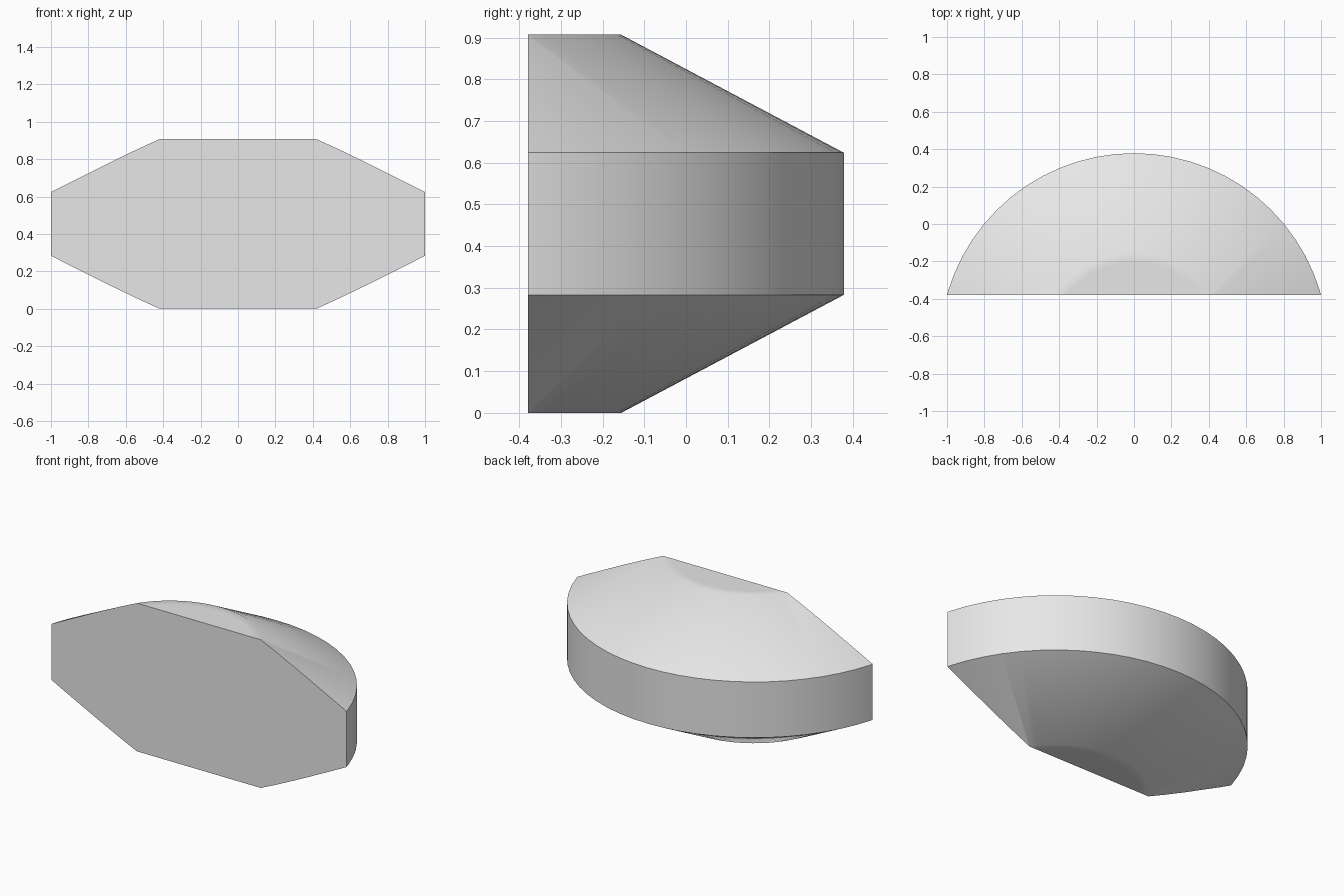
import bpy, bmesh, math
from mathutils import Matrix

cube = bpy.data.objects.get("Cube")
if cube:
    bpy.data.objects.remove(cube, do_unlink=True)

# Main dimensions
RADIUS, CAP_RADIUS = 1.039, 0.505
HEIGHT, BAND_LOW = 0.907, 0.283
FRONT_Y = -0.3785
AXIS_Y = -FRONT_Y - RADIUS
SEGMENTS = 64

# Lower half of the profile, mirrored in height for the upper half
lower = [(0, 0), (CAP_RADIUS - 0.05, 0), (CAP_RADIUS, 0), (RADIUS, BAND_LOW)]
profile = lower + [(r, HEIGHT - z) for r, z in reversed(lower)]

# Revolve the profile around the upright axis
bm = bmesh.new()
verts = [bm.verts.new((0, AXIS_Y + r, z)) for r, z in profile]
edges = [bm.edges.new(pair) for pair in zip(verts, verts[1:])]
bmesh.ops.spin(bm, geom=verts + edges, cent=(0, AXIS_Y, 0), axis=(0, 0, 1),
               angle=2 * math.pi, steps=SEGMENTS)
bmesh.ops.remove_doubles(bm, verts=bm.verts[:], dist=0.0005)

# Slice off everything in front of the flat face and close the cut
bmesh.ops.bisect_plane(bm, geom=bm.verts[:] + bm.edges[:] + bm.faces[:],
                       plane_co=(0, FRONT_Y, 0), plane_no=(0, -1, 0),
                       clear_outer=True)
bmesh.ops.holes_fill(bm, edges=[e for e in bm.edges if e.is_boundary], sides=0)
bmesh.ops.recalc_face_normals(bm, faces=bm.faces[:])

mesh = bpy.data.meshes.new("tapered_segment")
bm.to_mesh(mesh)
bm.free()
segment = bpy.data.objects.new("tapered_segment", mesh)
bpy.context.collection.objects.link(segment)

# Plain grey material
grey = bpy.data.materials.new("light_grey")
grey.use_nodes = True
colour = (0.8, 0.8, 0.8, 1)
grey.diffuse_color = colour
grey.node_tree.nodes["Principled BSDF"].inputs["Base Color"].default_value = colour
mesh.materials.append(grey)

# Smooth round surfaces, crisp edges around the band and flat face
bpy.ops.object.select_all(action="DESELECT")
segment.select_set(True)
bpy.context.view_layer.objects.active = segment
bpy.ops.object.shade_smooth_by_angle(angle=math.radians(30))
